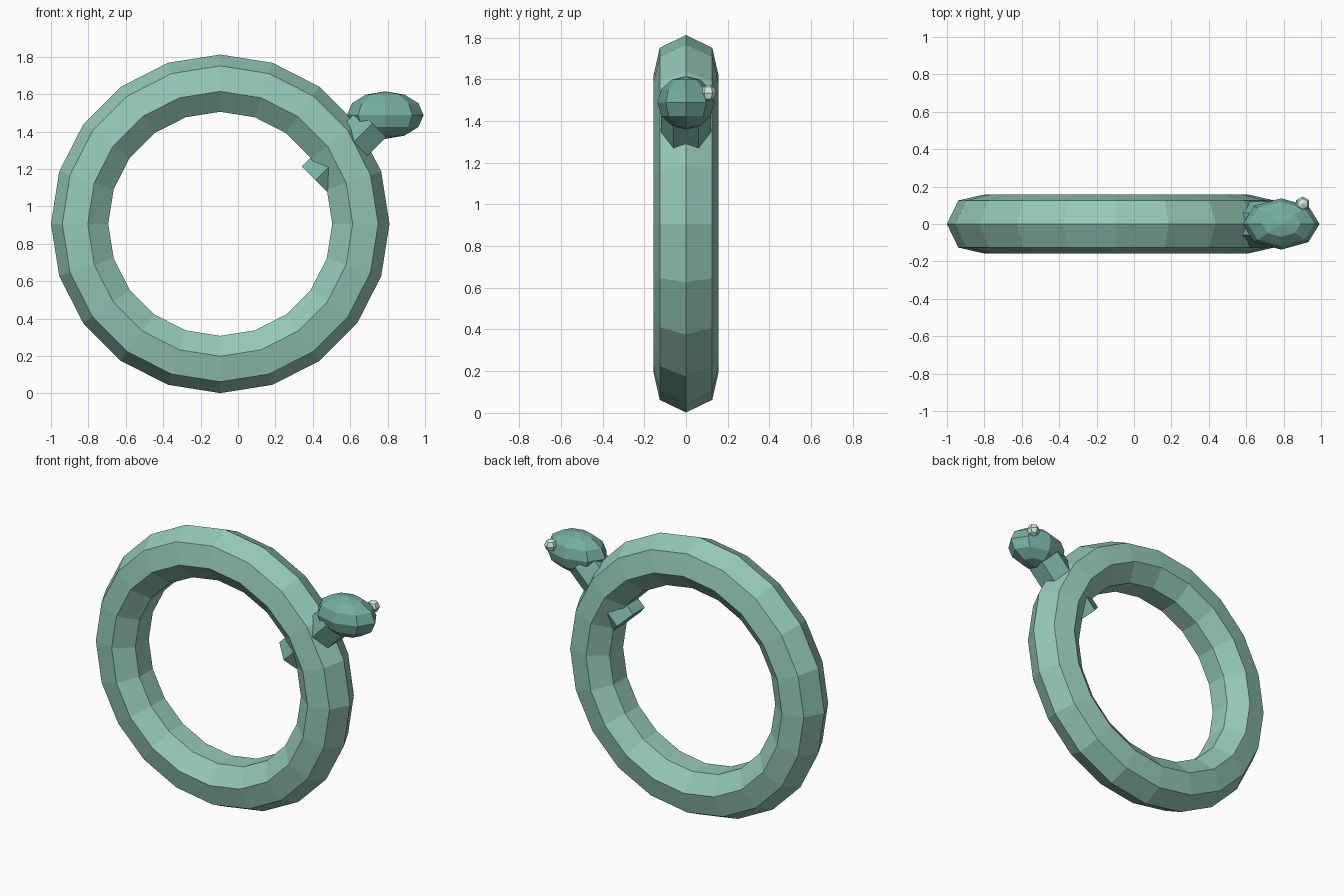
import bpy
from math import radians

if "Cube" in bpy.data.objects:
    bpy.data.objects.remove(bpy.data.objects["Cube"])


def finish(name, mat):
    obj = bpy.context.object
    obj.name = obj.data.name = name
    obj.data.materials.append(mat)
    return obj


def material(name, color):
    mat = bpy.data.materials.new(name)
    mat.diffuse_color = (*color, 1)
    mat.use_nodes = True
    mat.node_tree.nodes["Principled BSDF"].inputs["Base Color"].default_value = mat.diffuse_color
    return mat


def ball(name, segments, rings, loc, scale, mat):
    bpy.ops.mesh.primitive_uv_sphere_add(segments=segments, ring_count=rings,
                                         radius=1, location=loc)
    obj = finish(name, mat)
    obj.scale = scale
    return obj


body_green = material("body_green", (0.30, 0.58, 0.48))
head_green = material("head_green", (0.18, 0.42, 0.35))
neck_green = material("neck_green", (0.20, 0.45, 0.38))
pale_green = material("pale_green", (0.62, 0.84, 0.70))

# Upright coiled body: 20-sided ring with a 7-sided section
bpy.ops.mesh.primitive_torus_add(major_segments=20, minor_segments=7,
                                 major_radius=0.744, minor_radius=0.161,
                                 location=(-0.095, 0, 0.907),
                                 rotation=(radians(90), 0, 0))
finish("body_ring", body_green)

# Hexagonal neck running through the ring at 45 degrees into the head
bpy.ops.mesh.primitive_cylinder_add(vertices=6, radius=0.12, depth=0.43,
                                    location=(0.566, 0, 1.292),
                                    rotation=(0, radians(45), 0))
finish("neck", neck_green)

# Flattened head and its single eye on the back side
ball("head", 8, 6, (0.787, 0, 1.488), (0.205, 0.137, 0.127), head_green)
ball("eye", 6, 4, (0.902, 0.107, 1.535), (0.04, 0.04, 0.04), pale_green)
